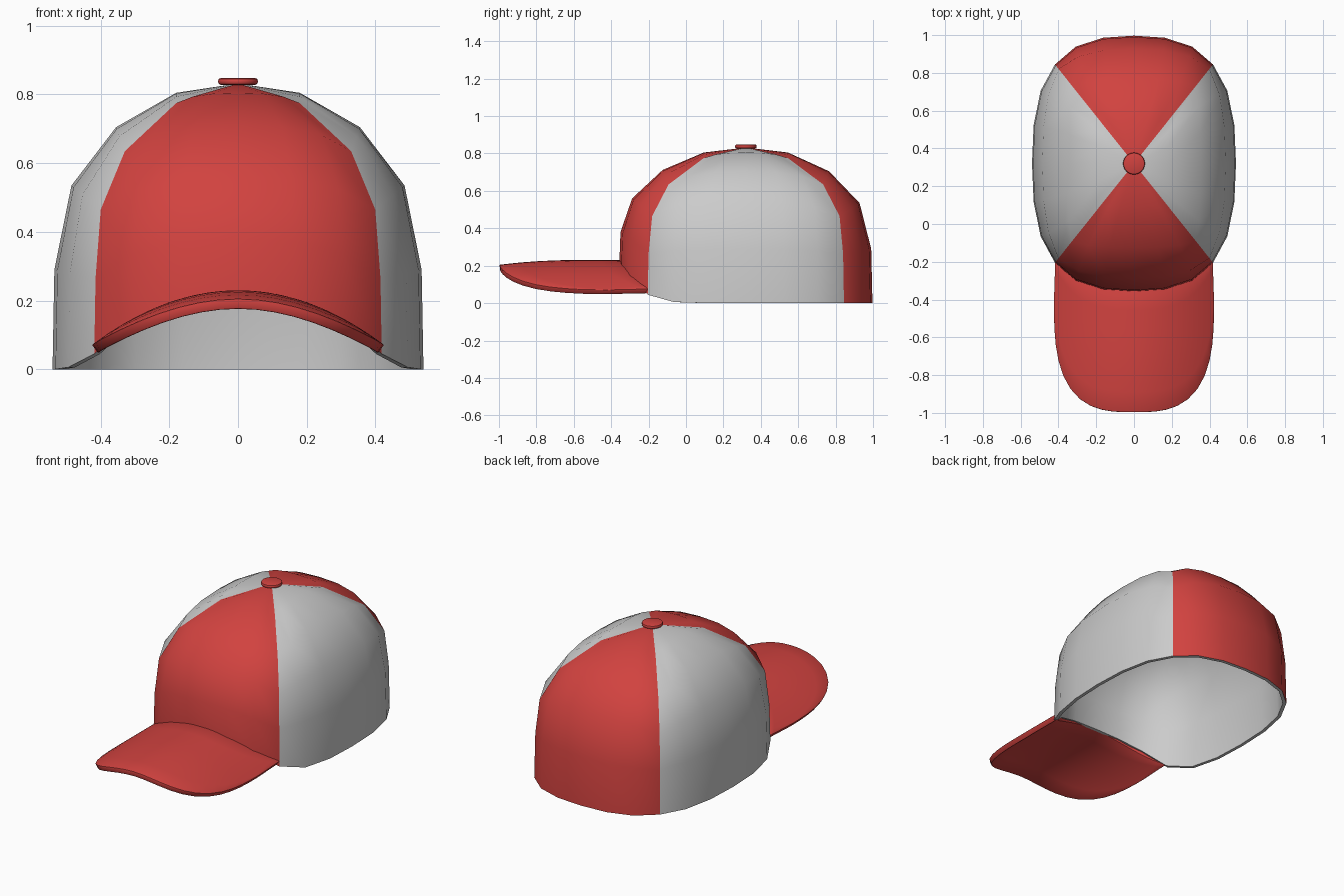
import bpy, bmesh
from math import sin, cos, pi, radians

if "Cube" in bpy.data.objects:
    bpy.data.objects.remove(bpy.data.objects["Cube"])


def material(name, color):
    m = bpy.data.materials.new(name)
    m.diffuse_color = (*color, 1)
    m.use_nodes = True
    m.node_tree.nodes["Principled BSDF"].inputs["Base Color"].default_value = m.diffuse_color
    return m


red = material("red_cloth", (0.64, 0.055, 0.05))
grey = material("grey_cloth", (0.8, 0.8, 0.8))


def finish(ob, angle=40):
    # apply the modifiers, then smooth while keeping hard edges
    bpy.ops.object.select_all(action='DESELECT')
    ob.select_set(True)
    bpy.context.view_layer.objects.active = ob
    for m in list(ob.modifiers):
        bpy.ops.object.modifier_apply(modifier=m.name)
    bpy.ops.object.shade_smooth_by_angle(angle=radians(angle))


def new_object(name, bm, mats):
    me = bpy.data.meshes.new(name)
    bm.to_mesh(me)
    bm.free()
    ob = bpy.data.objects.new(name, me)
    for m in mats:
        me.materials.append(m)
    bpy.context.collection.objects.link(ob)
    return ob


# Crown: four panels of six strips; every ring runs from squarish (top) to rounded (rim)
CY, RX, RY, TOP = 0.32, 0.54, 0.677, 0.832
# per ring: reach at panel middle, reach at seam, height at middle, at seam, at front middle
RINGS = [(0.333, 0.333, 0.805, 0.775, 0.805),
         (0.657, 0.610, 0.705, 0.635, 0.712),
         (0.898, 0.740, 0.535, 0.465, 0.560),
         (0.990, 0.768, 0.290, 0.265, 0.380),
         (1.000, 0.775, 0.000, 0.000, 0.200)]


def crown_point(panel, t, ring):
    mid, seam, zm, zc, zf = RINGS[ring]
    bulge = 1 - abs(t) ** 2.4
    out = seam + (mid - seam) * bulge
    along = seam * sin(t) / sin(1)
    lift = 0.045 if ring == 4 else 0
    if panel == 0:
        z = zc + lift + (zf - zc - lift) * bulge
    else:
        z = zc + (zm - zc) * bulge
        if (panel == 1 and t < 0) or (panel == 3 and t > 0):
            z += lift * abs(t) ** 5
    x, y = [(along, -out), (out, along), (-along, out), (-out, -along)][panel]
    return x * RX, CY + y * RY, z


bm = bmesh.new()
apex = bm.verts.new((0, CY, TOP))
rows = [[bm.verts.new(crown_point(p, i / 3, r)) for p in range(4) for i in range(-3, 3)]
        for r in range(len(RINGS))]
for k in range(24):
    n = (k + 1) % 24
    faces = [bm.faces.new((apex, rows[0][k], rows[0][n]))]
    for a, b in zip(rows, rows[1:]):
        faces.append(bm.faces.new((a[k], b[k], b[n], a[n])))
    for f in faces:
        f.material_index = (k // 6) % 2
crown = new_object("crown", bm, [red, grey])
s = crown.modifiers.new("cloth", 'SOLIDIFY')
s.thickness, s.offset = 0.02, -1
s.material_offset = s.material_offset_rim = 1
finish(crown)

# Brim: strips from the crown's front rim to a rounded outline, arched across its width
COLS, STEPS = 24, 6


def brim_height(x, y):
    return 0.23 - 0.155 * (x / 0.42) ** 2 - 0.025 * (max(0, -0.6 - y) / 0.4) ** 2


bm = bmesh.new()
grid = []
for i in range(COLS + 1):
    u = 2 * i / COLS - 1
    xi, yi, _ = crown_point(0, u, 4)
    yi += 0.01
    a = u * pi / 2
    r = (abs(sin(a)) ** 3 + abs(cos(a)) ** 3) ** (-1 / 3)
    xo, yo = 0.425 * r * sin(a), -0.4 - 0.597 * r * cos(a)
    col = []
    for j in range(STEPS + 1):
        v = j / STEPS
        x, y = xi + (xo - xi) * v, yi + (yo - yi) * v
        col.append(bm.verts.new((x, y, brim_height(x, y))))
    grid.append(col)
for a, b in zip(grid, grid[1:]):
    for j in range(STEPS):
        bm.faces.new((a[j], a[j + 1], b[j + 1], b[j]))
brim = new_object("brim", bm, [red])
s = brim.modifiers.new("board", 'SOLIDIFY')
s.thickness, s.offset = 0.03, -1
b = brim.modifiers.new("rounded_edge", 'BEVEL')
b.width, b.segments, b.limit_method, b.angle_limit = 0.011, 2, 'ANGLE', radians(50)
finish(brim)

# Button on top
bpy.ops.mesh.primitive_cylinder_add(vertices=24, radius=0.058, depth=0.02,
                                    location=(0, CY, 0.838))
button = bpy.context.object
button.name = "top_button"
button.data.materials.append(red)
b = button.modifiers.new("rounded_edge", 'BEVEL')
b.width, b.segments, b.limit_method, b.angle_limit = 0.008, 2, 'ANGLE', radians(50)
finish(button)
